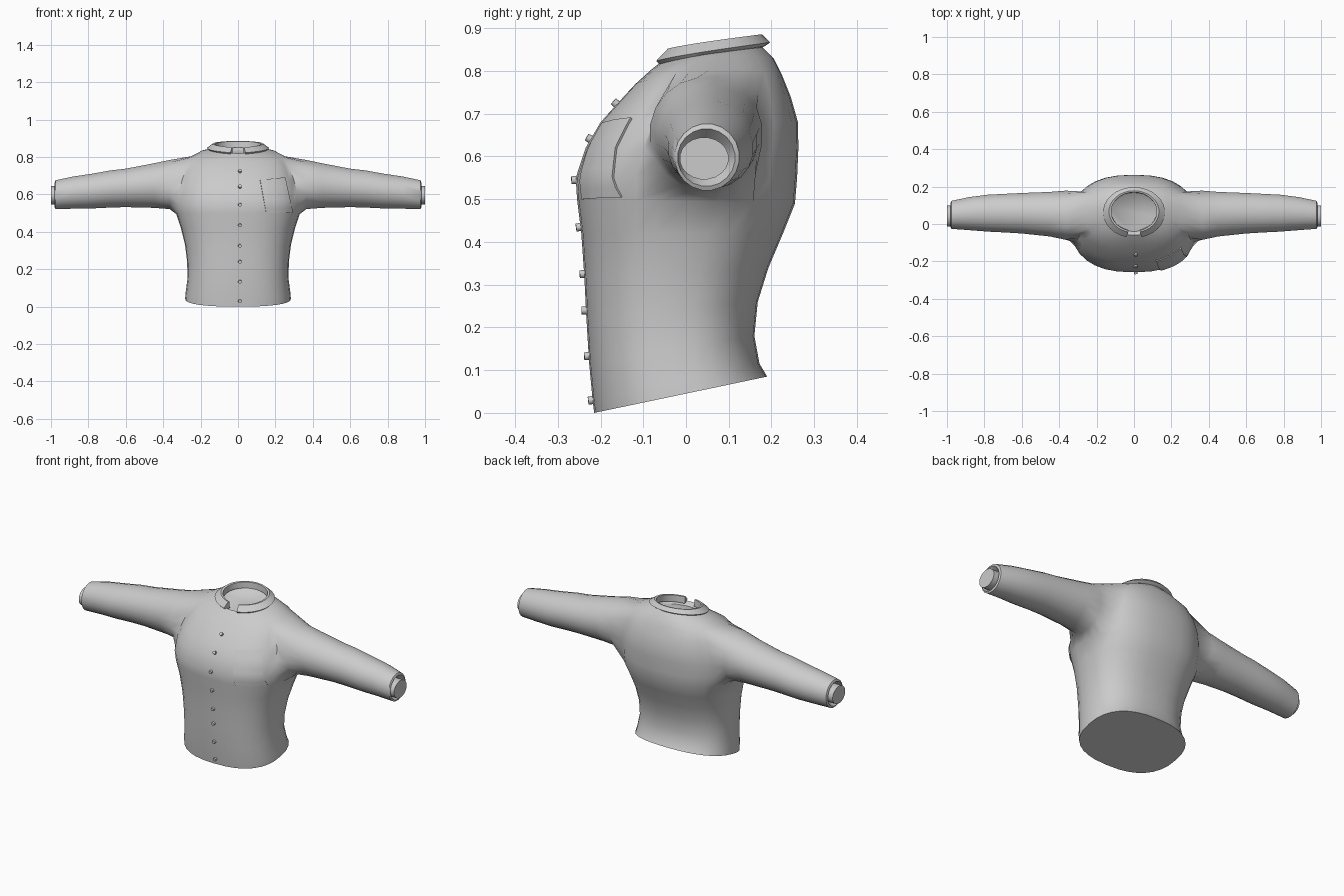
import bpy, bmesh
from math import sin, cos, pi, radians
from mathutils import Vector
from mathutils.bvhtree import BVHTree

if "Cube" in bpy.data.objects:
    bpy.data.objects.remove(bpy.data.objects["Cube"])

N = 32


def finish(name, bm, angle=40):
    bmesh.ops.recalc_face_normals(bm, faces=bm.faces)
    me = bpy.data.meshes.new(name)
    bm.to_mesh(me)
    bm.free()
    ob = bpy.data.objects.new(name, me)
    bpy.context.collection.objects.link(ob)
    bpy.ops.object.select_all(action='DESELECT')
    ob.select_set(True)
    bpy.context.view_layer.objects.active = ob
    bpy.ops.object.shade_smooth_by_angle(angle=radians(angle))
    return ob


def spow(v, e=0.82):
    return (1 if v >= 0 else -1) * abs(v) ** e


def bridge(bm, a, b, closed=True):
    n = len(a)
    for i in range(n if closed else n - 1):
        j = (i + 1) % n
        bm.faces.new((a[i], a[j], b[j], b[i]))


# torso rings: front z, back z, front y, back y, half width, side lift
RINGS = [
    (0.0, 0.085, -0.215, 0.190, 0.283, 0),
    (0.035, 0.115, -0.219, 0.172, 0.280, 0),
    (0.12, 0.18, -0.227, 0.160, 0.270, 0),
    (0.22, 0.26, -0.233, 0.168, 0.272, 0),
    (0.32, 0.34, -0.238, 0.193, 0.283, 0),
    (0.42, 0.42, -0.245, 0.227, 0.305, 0),
    (0.50, 0.49, -0.255, 0.255, 0.330, 0),
    (0.55, 0.55, -0.258, 0.260, 0.338, 0),
    (0.62, 0.62, -0.235, 0.263, 0.335, 0),
    (0.68, 0.68, -0.200, 0.262, 0.318, 0),
    (0.73, 0.74, -0.155, 0.245, 0.295, 0.01),
    (0.77, 0.79, -0.118, 0.225, 0.255, 0.022),
    (0.80, 0.83, -0.085, 0.205, 0.195, 0.018),
    (0.82, 0.855, -0.060, 0.180, 0.150, 0.005),
    (0.80, 0.835, -0.040, 0.165, 0.125, 0.0),
]
bm = bmesh.new()
rows = []
for zf, zb, yf, yb, hw, lift in RINGS:
    row = []
    e = 1.0 if hw < 0.2 else 0.82
    for i in range(N):
        a = 2 * pi * i / N
        t = (spow(sin(a), e) + 1) / 2
        row.append(bm.verts.new((hw * spow(cos(a), e), yf + (yb - yf) * t,
                                 zf + (zb - zf) * t + lift * cos(a) ** 2)))
    rows.append(row)

# armholes span columns -2..3 on the right (mirrored on the left), rows 6..11
LO, HI = 6, 11
holes = {c % N for c in range(-2, 3)} | {(N // 2 - 1 - c) % N for c in range(-2, 3)}
for r in range(len(rows) - 1):
    for i in range(N):
        if LO <= r < HI and i in holes:
            continue
        j = (i + 1) % N
        bm.faces.new((rows[r][i], rows[r][j], rows[r + 1][j], rows[r + 1][i]))
bm.faces.new(rows[0])
bm.faces.new(rows[-1])

# sleeves: x, low y, high y, low z, high z, ending in a recessed cuff
SLEEVE = [
    (0.365, -0.086, 0.180, 0.520, 0.786),
    (0.45, -0.068, 0.173, 0.527, 0.768),
    (0.60, -0.052, 0.167, 0.531, 0.739),
    (0.68, -0.047, 0.163, 0.529, 0.730),
    (0.78, -0.042, 0.158, 0.524, 0.712),
    (0.88, -0.034, 0.145, 0.523, 0.697),
    (0.975, -0.027, 0.125, 0.520, 0.677),
    (0.980, -0.020, 0.115, 0.530, 0.665),
    (0.955, -0.015, 0.100, 0.546, 0.645),
    (1.0, -0.015, 0.100, 0.546, 0.645),
]
for side in (1, -1):
    def col(c):
        return c % N if side == 1 else (N // 2 - c) % N
    loop = [rows[LO][col(c)] for c in range(-2, 4)]
    loop += [rows[r][col(3)] for r in range(LO + 1, HI + 1)]
    loop += [rows[HI][col(c)] for c in range(2, -3, -1)]
    loop += [rows[r][col(-2)] for r in range(HI - 1, LO, -1)]
    prev = loop
    for x, y0, y1, z0, z1 in SLEEVE:
        ring = []
        for k in range(len(loop)):
            a = radians(-135) + 2 * pi * k / len(loop)
            ring.append(bm.verts.new((side * x, (y0 + y1) / 2 + (y1 - y0) / 2 * cos(a),
                                      (z0 + z1) / 2 + (z1 - z0) / 2 * sin(a))))
        bridge(bm, prev, ring)
        prev = ring
    bm.faces.new(prev)
bm.normal_update()
bmesh.ops.recalc_face_normals(bm, faces=bm.faces)
tree = BVHTree.FromBMesh(bm)
finish("shirt_body", bm, 50)


def on_front(x, z):
    hit, normal, _, _ = tree.ray_cast(Vector((x, -1, z)), Vector((0, 1, 0)))
    if normal.y > 0:
        normal = -normal
    return hit, normal


# folded collar, open at the front: x radius, front y, back y, front z, back z
COLLAR = [
    (0.122, -0.035, 0.168, 0.812, 0.850),
    (0.122, -0.038, 0.170, 0.850, 0.884),
    (0.134, -0.046, 0.178, 0.851, 0.886),
    (0.166, -0.074, 0.197, 0.822, 0.867),
    (0.158, -0.066, 0.186, 0.814, 0.859),
]
bm = bmesh.new()
gap = radians(14)
prev = first = None
for rx, yf, yb, zf, zb in COLLAR:
    ring = []
    for i in range(29):
        a = -pi / 2 + gap + (2 * pi - 2 * gap) * i / 28
        t = (sin(a) + 1) / 2
        ring.append(bm.verts.new((rx * cos(a), yf + (yb - yf) * t, zf + (zb - zf) * t ** 0.8)))
    if prev:
        bridge(bm, prev, ring, False)
    else:
        first = ring
    prev = ring
bridge(bm, prev, first, False)
bmesh.ops.holes_fill(bm, edges=[e for e in bm.edges if e.is_boundary], sides=0)
finish("collar", bm, 35)

# chest pocket laid over the body
bm = bmesh.new()
tl, tr, bl, br = (Vector(p) for p in ((0.118, 0.675), (0.25, 0.688), (0.15, 0.50), (0.29, 0.505)))
front, back = [], []
M = 8
for v in range(M + 1):
    for u in range(M + 1):
        s, t = u / M, v / M
        p = bl.lerp(br, s).lerp(tl.lerp(tr, s), t)
        hit, n = on_front(p.x, p.y)
        front.append(bm.verts.new(hit + n * 0.006))
        back.append(bm.verts.new(hit - n * 0.006))
W = M + 1
for v in range(M):
    for u in range(M):
        q = (v * W + u, v * W + u + 1, (v + 1) * W + u + 1, (v + 1) * W + u)
        bm.faces.new([front[i] for i in q])
rim = ([u for u in range(M)] + [v * W + M for v in range(M)]
       + [M * W + u for u in range(M, 0, -1)] + [v * W for v in range(M, 0, -1)])
bridge(bm, [front[i] for i in rim], [back[i] for i in rim])
bmesh.ops.delete(bm, geom=[v for v in bm.verts if not v.link_faces], context='VERTS')
finish("chest_pocket", bm, 40)

# button row
for k, z in enumerate((0.03, 0.133, 0.24, 0.325, 0.435, 0.545, 0.64, 0.722)):
    hit, n = on_front(0.01, z)
    bm = bmesh.new()
    bmesh.ops.create_cone(bm, cap_ends=True, segments=12, radius1=0.01, radius2=0.009, depth=0.016)
    ob = finish("button_%d" % (k + 1), bm, 40)
    ob.location = hit + n * 0.003
    ob.rotation_euler = n.to_track_quat('Z', 'Y').to_euler()
